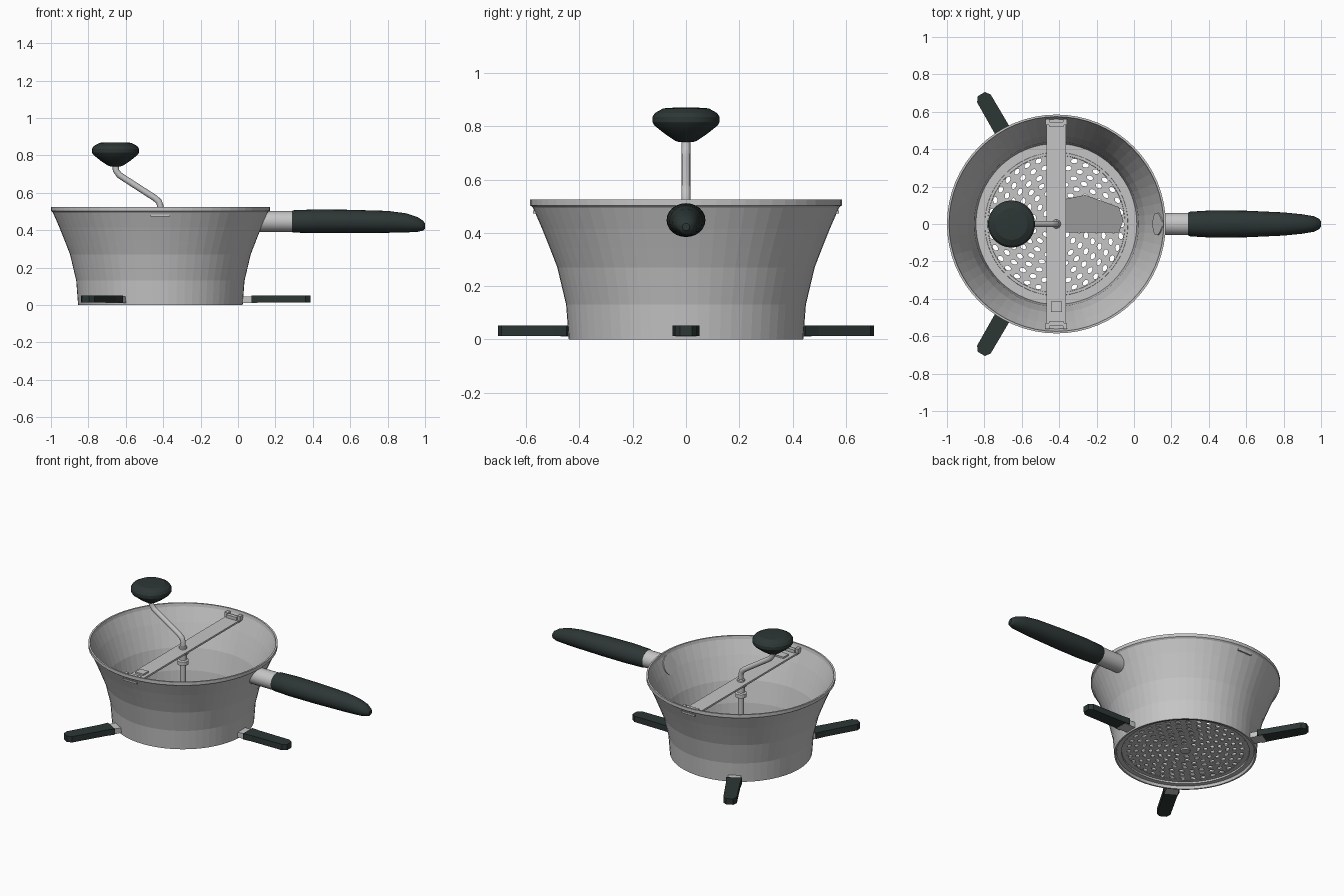
import bpy, bmesh, math
from mathutils import Matrix, Vector

if "Cube" in bpy.data.objects:
    bpy.data.objects.remove(bpy.data.objects["Cube"])

CX = -0.415  # bowl axis


def material(name, rgb):
    m = bpy.data.materials.new(name)
    m.diffuse_color = (*rgb, 1)
    m.use_nodes = True
    m.node_tree.nodes["Principled BSDF"].inputs["Base Color"].default_value = m.diffuse_color
    return m


STEEL = material("brushed_steel", (0.56, 0.56, 0.56))
GREEN = material("dark_green_plastic", (0.026, 0.038, 0.036))


def finish(bm, name, mat, smooth=None):
    bmesh.ops.recalc_face_normals(bm, faces=bm.faces)
    me = bpy.data.meshes.new(name)
    bm.to_mesh(me)
    bm.free()
    ob = bpy.data.objects.new(name, me)
    bpy.context.collection.objects.link(ob)
    me.materials.append(mat)
    if smooth:
        bpy.ops.object.select_all(action='DESELECT')
        ob.select_set(True)
        bpy.context.view_layer.objects.active = ob
        bpy.ops.object.shade_smooth_by_angle(angle=math.radians(smooth))
    return ob


def skin(name, rings, mat, closed=False, smooth=None):
    """Bridge a list of equal-sized point rings; cap the ends unless closed."""
    bm = bmesh.new()
    rows = [[bm.verts.new(p) for p in r] for r in rings]
    n = len(rows[0])
    pairs = list(zip(rows, rows[1:])) + ([(rows[-1], rows[0])] if closed else [])
    for a, b in pairs:
        for i in range(n):
            j = (i + 1) % n
            bm.faces.new((a[i], a[j], b[j], b[i]))
    if not closed:
        bm.faces.new(rows[0])
        bm.faces.new(rows[-1])
    return finish(bm, name, mat, smooth)


def lathe(name, profile, mat, x=CX, segs=32, closed=False, smooth=None):
    rings = [[(x + r * math.cos(t), r * math.sin(t), z)
              for t in (2 * math.pi * i / segs for i in range(segs))]
             for r, z in profile]
    return skin(name, rings, mat, closed, smooth)


def prism(name, outline, z0, z1, mat, matrix=Matrix()):
    return skin(name, [[matrix @ Vector((x, y, z)) for x, y in outline] for z in (z0, z1)], mat)


def box(name, x0, x1, y0, y1, z0, z1, mat, matrix=Matrix()):
    return prism(name, [(x0, y0), (x1, y0), (x1, y1), (x0, y1)], z0, z1, mat, matrix)


# Flared bowl wall with a thin rim and an inward lip at the bottom
outer = [(0.44, 0.0), (0.45, 0.13), (0.483, 0.27), (0.512, 0.345), (0.54, 0.415),
         (0.575, 0.495), (0.585, 0.503), (0.585, 0.525)]
inner = [(0.574, 0.525), (0.57, 0.505), (0.53, 0.415), (0.502, 0.345), (0.473, 0.27),
         (0.44, 0.13), (0.43, 0.03), (0.395, 0.03), (0.395, 0.018), (0.425, 0.018), (0.43, 0.0)]
lathe("bowl", outer + inner, STEEL, segs=64, closed=True)

# Perforated floor disc: one filled outline with rings of oval holes
curve = bpy.data.curves.new("perforated_disc", 'CURVE')
curve.dimensions = '2D'
curve.fill_mode = 'BOTH'
curve.extrude = 0.004


def oval(cx, cy, a, b, turn, n):
    s = curve.splines.new('POLY')
    s.points.add(n - 1)
    for i, p in enumerate(s.points):
        t = 2 * math.pi * i / n
        u, v = a * math.cos(t), b * math.sin(t)
        p.co = (cx + u * math.cos(turn) - v * math.sin(turn),
                cy + u * math.sin(turn) + v * math.cos(turn), 0, 1)
    s.use_cyclic_u = True


oval(0, 0, 0.41, 0.41, 0, 64)
for k in range(7):
    r = 0.08 + 0.045 * k
    count = round(2 * math.pi * r / 0.064)
    for i in range(count):
        t = 2 * math.pi * (i + 0.5 * (k % 2)) / count
        oval(r * math.cos(t), r * math.sin(t), 0.012, 0.018, t + 0.3, 10)
disc = bpy.data.objects.new("perforated_disc", curve)
bpy.context.collection.objects.link(disc)
disc.location = (CX, 0, 0.034)
curve.materials.append(STEEL)
bpy.ops.object.select_all(action='DESELECT')
disc.select_set(True)
bpy.context.view_layer.objects.active = disc
bpy.ops.object.convert(target='MESH')
lathe("disc_ridge", [(0.365, 0.028), (0.385, 0.028), (0.382, 0.043), (0.368, 0.043)],
      STEEL, segs=64, closed=True)

# Three feet with steel brackets
for i in range(3):
    turn = Matrix.Translation((CX, 0, 0)) @ Matrix.Rotation(i * 2 * math.pi / 3, 4, 'Z')
    box(f"foot_bracket_{i}", 0.434, 0.52, -0.04, 0.04, 0.01, 0.046, STEEL, turn)
    prism(f"foot_{i}", [(0.488, -0.05), (0.55, -0.044), (0.775, -0.042), (0.802, -0.022),
                        (0.802, 0.022), (0.775, 0.042), (0.55, 0.044), (0.488, 0.05)],
          0.012, 0.052, GREEN, turn)

# Cross bar with end clips and a latch button
box("cross_bar", CX - 0.052, CX + 0.052, -0.574, 0.574, 0.472, 0.484, STEEL)
for s in (-1, 1):
    end = Matrix.Translation((CX, 0, 0)) @ Matrix.Diagonal((1, s, 1, 1))
    box("clip_plate", -0.04, 0.04, 0.52, 0.545, 0.484, 0.505, STEEL, end)
    for m in (-1, 1):
        side = end @ Matrix.Diagonal((m, 1, 1, 1))
        box("clip_ear", 0.036, 0.058, 0.53, 0.562, 0.478, 0.512, STEEL, side)
box("latch_button", CX - 0.03, CX + 0.03, -0.47, -0.415, 0.484, 0.495, STEEL)

# Shaft with collars under the bar
lathe("shaft", [(0.018, 0.02), (0.018, 0.475)], STEEL, segs=16, smooth=40)
lathe("shaft_collar", [(0.02, 0.375), (0.036, 0.38), (0.036, 0.405), (0.024, 0.41),
                       (0.024, 0.445), (0.034, 0.45), (0.034, 0.472)], STEEL, segs=16)
lathe("shaft_foot", [(0.03, 0.02), (0.03, 0.06), (0.02, 0.07)], STEEL, segs=16)

# Slanted pressing blade
blade = [(-0.02, -0.045), (0.335, -0.045), (0.358, 0.02), (0.335, 0.09), (0.155, 0.155), (-0.02, 0.12)]
skin("pressing_blade", [[(CX + x, y, 0.075 + 0.45 * y + dz) for x, y in blade]
                        for dz in (0, 0.01)], STEEL)

# Bent crank rod swept through a rounded path
path = [(CX, 0.47), (CX, 0.53), (CX - 0.008, 0.553), (CX - 0.03, 0.572), (-0.60, 0.672),
        (-0.635, 0.695), (-0.653, 0.72), (-0.655, 0.76)]
rings = []
for i, (x, z) in enumerate(path):
    a, b = path[max(i - 1, 0)], path[min(i + 1, len(path) - 1)]
    d = Vector((b[0] - a[0], 0, b[1] - a[1])).normalized()
    side = Vector((0, 1, 0)).cross(d)
    rings.append([Vector((x, 0, z)) + 0.017 * (math.cos(t) * side + math.sin(t) * Vector((0, 1, 0)))
                  for t in (math.pi * k / 6 for k in range(12))])
skin("crank_rod", rings, STEEL, smooth=40)
lathe("crank_hub", [(0.024, 0.48), (0.024, 0.495), (0.018, 0.5)], STEEL, segs=16)

# Crank knob
lathe("crank_knob", [(0.025, 0.74), (0.04, 0.745), (0.075, 0.768), (0.118, 0.802), (0.126, 0.815),
                     (0.126, 0.835), (0.116, 0.85), (0.085, 0.867), (0.04, 0.87)],
      GREEN, x=-0.655, segs=28, smooth=25)


def wall_x(y, z):
    """Inner bowl surface at a given height, on the handle side."""
    r = next(a[0] + (b[0] - a[0]) * (z - a[1]) / (b[1] - a[1])
             for a, b in zip(outer, outer[1:]) if a[1] <= z <= b[1])
    return CX + math.sqrt(r * r - y * y) - 0.016


# Handle ferrule trimmed to the bowl wall, then the tapered grip
ANG = [2 * math.pi * k / 24 for k in range(24)]
ends = [(0.06 * math.cos(t), 0.446 + 0.056 * math.sin(t)) for t in ANG]
skin("handle_ferrule", [[(wall_x(y, z), y, z) for y, z in ends],
                        [(0.31, y, z) for y, z in ends]], STEEL, smooth=40)
grip = [(0.288, 0.060, 0.390, 0.503), (0.30, 0.066, 0.387, 0.507), (0.42, 0.073, 0.384, 0.511),
        (0.60, 0.071, 0.384, 0.509), (0.80, 0.062, 0.386, 0.503), (0.90, 0.052, 0.388, 0.490),
        (0.96, 0.042, 0.391, 0.470), (0.99, 0.028, 0.398, 0.450), (1.0, 0.014, 0.408, 0.436)]
skin("handle_grip", [[(x, w * math.cos(t), (lo + hi) / 2 + (hi - lo) / 2 * math.sin(t)) for t in ANG]
                     for x, w, lo, hi in grip], GREEN, smooth=30)
